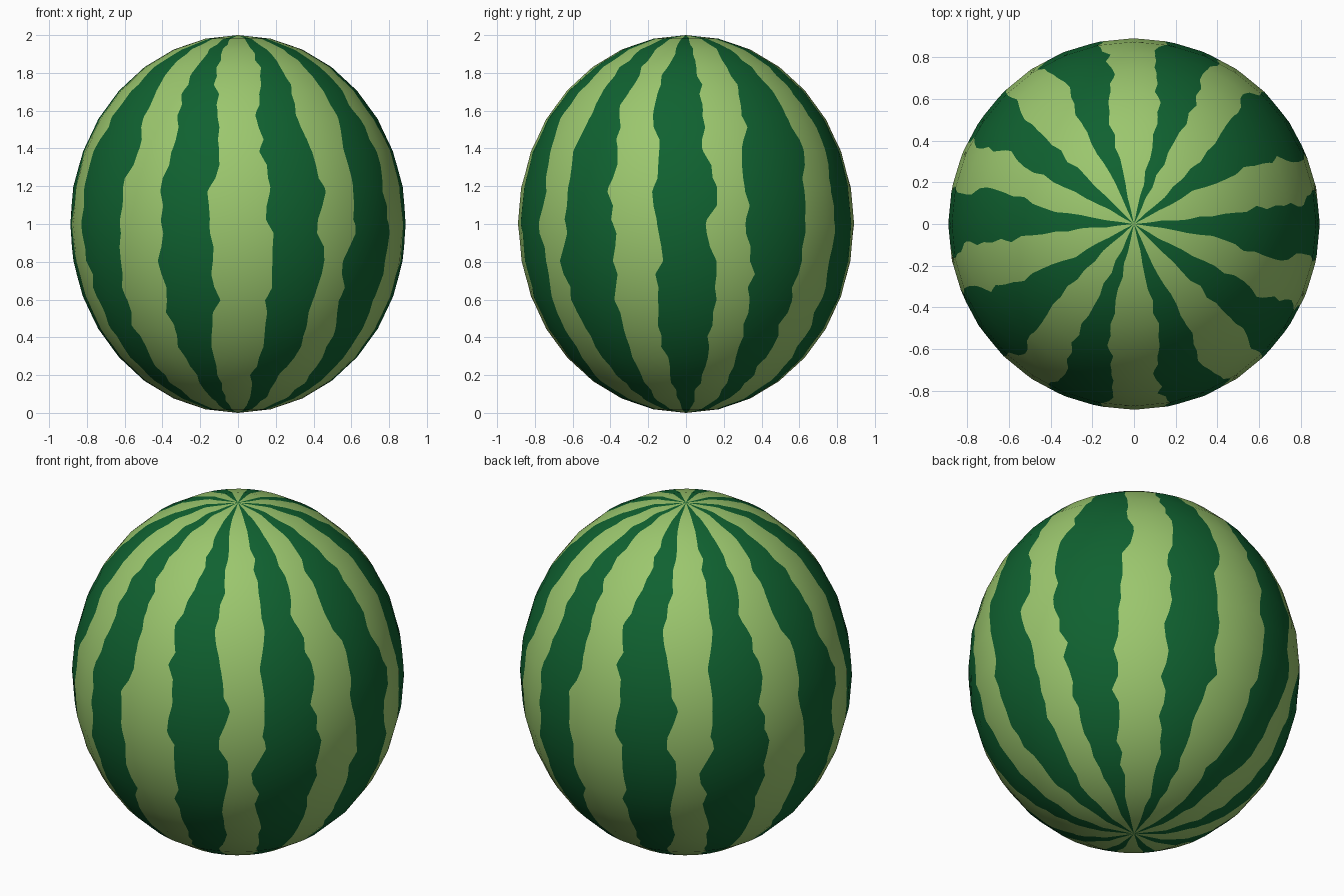
import bpy, bmesh, math, random
from mathutils import Vector

if "Cube" in bpy.data.objects:
    bpy.data.objects.remove(bpy.data.objects["Cube"])

random.seed(4)
RADIUS, HALF = 0.89, 1.0          # ellipsoid half sizes
SEGS, RINGS = 32, 16              # low-poly facets of the fruit
SUB_ROWS, SUB_COLS = 8, 6         # subdivisions used to cut the stripes

# Stripe edges: offset in degrees from each stripe centre, top to bottom
# at heights 2.0, 1.8 ... 0.0. Five stripes, repeated on the other half.
EDGES = [
    ([-7, -13, -13, -11, -11, -10.4, -9.1, -11, -10.3, -9.4, -7],
     [6, 6.5, 7.9, 6.5, 11, 8, 9.9, 12, 10.5, 8.5, 7]),
    ([-7, -9, -10.5, -14, -14, -14, -12.4, -11.5, -12, -9, -7],
     [6, 8, 12, 12.8, 9.6, 8.7, 8.2, 6.6, 6, 6, 6]),
    ([-7, -10, -8, -7.3, -8.6, -9.6, -10.2, -9.8, -10, -7, -6],
     [5, 5, 10.3, 10.9, 8.9, 8.1, 9.3, 10.5, 5.1, 6.6, 6]),
    ([-5, -5, -9.5, -9.4, -6.1, -7.1, -6.8, -6.8, -6.9, -10, -7],
     [7, 9.7, 8.4, 9.8, 13, 11.5, 12.2, 11.9, 12, 7, 6]),
    ([-7, -9, -8.8, -11, -10, -9.4, -13, -12, -10, -7, -6],
     [6, 8, 6.2, 9.4, 8.6, 10.3, 10.1, 8.6, 8.1, 9, 7]),
]


def material(name, rgb):
    m = bpy.data.materials.new(name)
    m.diffuse_color = (*rgb, 1)
    m.use_nodes = True
    m.node_tree.nodes["Principled BSDF"].inputs["Base Color"].default_value = m.diffuse_color
    return m


def lerp_list(vals, t):
    i = min(int(t), len(vals) - 2)
    return vals[i] + (vals[i + 1] - vals[i]) * (t - i)


def corner(i, j):
    """Vertex of the coarse faceted ellipsoid."""
    p, a = math.pi * i / RINGS, math.tau * j / SEGS
    return Vector((RADIUS * math.sin(p) * math.cos(a),
                   RADIUS * math.sin(p) * math.sin(a), HALF + HALF * math.cos(p)))


def on_facet(v, deg):
    """Point on the coarse facets at ring position v and azimuth deg."""
    u = (deg % 360) / 360 * SEGS
    i, j = min(int(v), RINGS - 1), int(u)
    top = corner(i, j).lerp(corner(i, j + 1), u - j)
    low = corner(i + 1, j).lerp(corner(i + 1, j + 1), u - j)
    return top.lerp(low, v - i)


# Ragged edge wobble, the same on both halves
rows = RINGS * SUB_ROWS
wobble = [[[random.uniform(-1.5, 1.5) for _ in range(rows // 3 + 2)]
           for _ in range(2)] for _ in range(5)]


def stripe_edge(k, side, r):
    z = HALF + HALF * math.cos(math.pi * r / rows)
    return (36 * k + lerp_list(EDGES[k % 5][side], (2 - z) * 5)
            + lerp_list(wobble[k % 5][side], r / 3))


# Rind: columns follow the stripe edges, so stripes are whole faces
bm = bmesh.new()
grid = []
for r in range(1, rows):
    bounds = [stripe_edge(k, s, r) for k in range(10) for s in (0, 1)]
    bounds.append(bounds[0] + 360)
    grid.append([bm.verts.new(on_facet(r / SUB_ROWS, a + (b - a) * c / SUB_COLS))
                 for a, b in zip(bounds, bounds[1:]) for c in range(SUB_COLS)])
poles = [bm.verts.new((0, 0, 2 * HALF)), bm.verts.new((0, 0, 0))]
cols = len(grid[0])
for c in range(cols):
    n = (c + 1) % cols
    mat = 1 if (c // SUB_COLS) % 2 == 0 else 0
    faces = [bm.faces.new((b[c], b[n], a[n], a[c])) for a, b in zip(grid, grid[1:])]
    faces.append(bm.faces.new((poles[0], grid[0][c], grid[0][n])))
    faces.append(bm.faces.new((poles[1], grid[-1][n], grid[-1][c])))
    for f in faces:
        f.material_index = mat
        f.smooth = True

mesh = bpy.data.meshes.new("melon_rind")
bm.to_mesh(mesh)
bm.free()
mesh.materials.append(material("light green rind", (0.33, 0.57, 0.155)))
mesh.materials.append(material("dark green stripe", (0.005, 0.122, 0.03)))
# Smooth ellipsoid normals over the coarse facets
mesh.normals_split_custom_set_from_vertices(
    [Vector((v.co.x / RADIUS**2, v.co.y / RADIUS**2, (v.co.z - HALF) / HALF**2)).normalized()
     for v in mesh.vertices])
bpy.context.collection.objects.link(bpy.data.objects.new("melon_rind", mesh))
